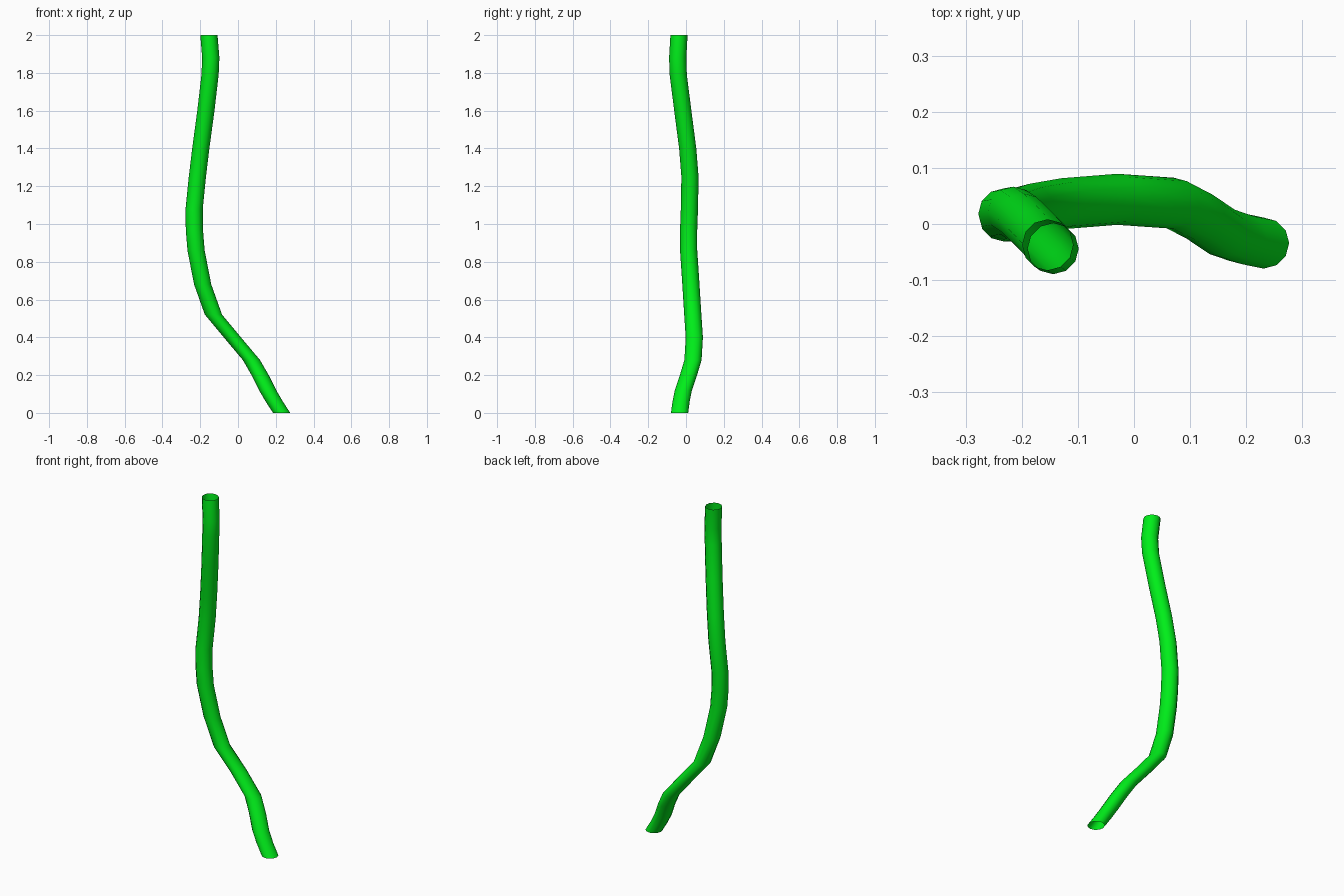
import bpy, bmesh, math

if "Cube" in bpy.data.objects:
    bpy.data.objects.remove(bpy.data.objects["Cube"])

# Centre line of the stem: (x, y, z), lofted with level rings
PATH = [
    (.231, -.034, 0), (.192, -.026, .06), (.157, -.014, .12), (.117, .013, .2), (.071, .037, .28),
    (-.030, .044, .40), (-.130, .036, .52), (-.187, .026, .68),
    (-.222, .014, .86), (-.231, .014, .97), (-.232, .018, 1.08),
    (-.215, .021, 1.25), (-.197, .009, 1.40), (-.170, -.017, 1.60),
    (-.148, -.041, 1.79), (-.144, -.044, 1.88), (-.154, -.037, 2.0),
]
SIDES = 12
RADIUS = .0455

bm = bmesh.new()
rings = []
for x, y, z in PATH:
    ring = []
    for i in range(SIDES):
        a = 2 * math.pi * i / SIDES
        ring.append(bm.verts.new((x + RADIUS * math.cos(a), y + RADIUS * math.sin(a), z)))
    rings.append(ring)

# Side walls, both ends left open
for low, high in zip(rings, rings[1:]):
    for i in range(SIDES):
        j = (i + 1) % SIDES
        bm.faces.new((low[i], low[j], high[j], high[i])).smooth = True

mesh = bpy.data.meshes.new("stem")
bm.to_mesh(mesh)
bm.free()
stem = bpy.data.objects.new("stem", mesh)
bpy.context.collection.objects.link(stem)

# Bright green
green = bpy.data.materials.new("stem_green")
green.diffuse_color = (0.0, 0.85, 0.01, 1)
green.use_nodes = True
green.node_tree.nodes["Principled BSDF"].inputs["Base Color"].default_value = green.diffuse_color
mesh.materials.append(green)
